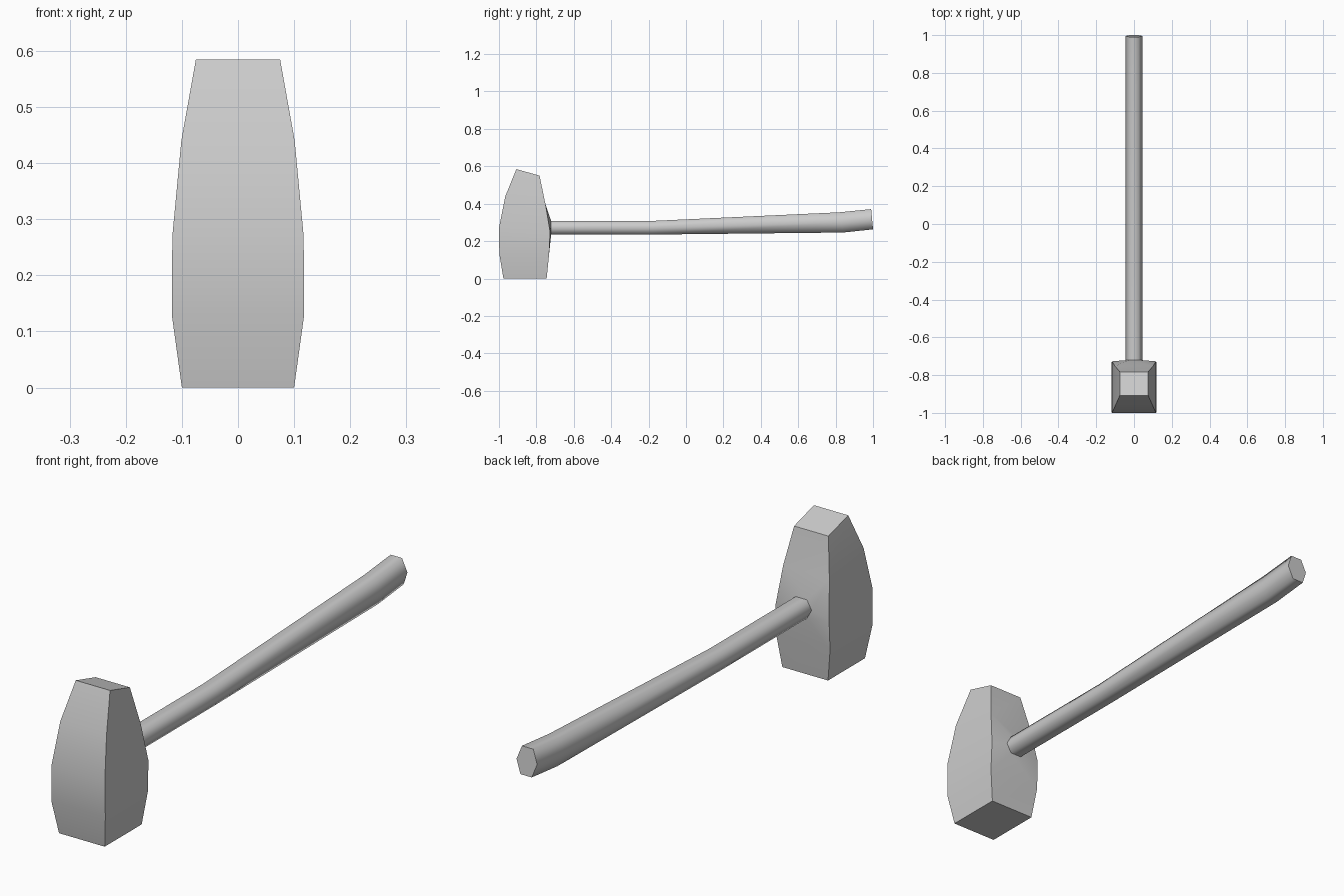
import bpy, bmesh, math

cube = bpy.data.objects.get("Cube")
if cube:
    bpy.data.objects.remove(cube, do_unlink=True)

gray = bpy.data.materials.new("plain_gray")
gray.use_nodes = True
colour = (0.6, 0.6, 0.6, 1)
gray.diffuse_color = colour
gray.node_tree.nodes["Principled BSDF"].inputs["Base Color"].default_value = colour


def finish(bm, name, angle):
    """Turn the bmesh into a shaded object."""
    bmesh.ops.recalc_face_normals(bm, faces=bm.faces)
    mesh = bpy.data.meshes.new(name)
    bm.to_mesh(mesh)
    bm.free()
    mesh.materials.append(gray)
    obj = bpy.data.objects.new(name, mesh)
    bpy.context.collection.objects.link(obj)
    bpy.ops.object.select_all(action="DESELECT")
    obj.select_set(True)
    bpy.context.view_layer.objects.active = obj
    bpy.ops.object.shade_smooth_by_angle(angle=math.radians(angle))
    return obj


def hex_ring(bm, y_top, y_bottom, z_top, z_bottom, half_width=0.045):
    """Six-sided section with a flat top and corners at the sides."""
    y_mid, z_mid = (y_top + y_bottom) / 2, (z_top + z_bottom) / 2
    flat = half_width * 0.55
    points = [(half_width, y_mid, z_mid), (flat, y_top, z_top), (-flat, y_top, z_top),
              (-half_width, y_mid, z_mid), (-flat, y_bottom, z_bottom), (flat, y_bottom, z_bottom)]
    return [bm.verts.new(p) for p in points]


def bridge(bm, a, b, skip=()):
    n = len(a)
    for i in range(n):
        if i not in skip:
            j = (i + 1) % n
            bm.faces.new((a[i], a[j], b[j], b[i]))


# Head: half width, front y, front z, back y, back z
sections = [
    (0.100, -0.976, 0.000, -0.745, 0.000),
    (0.118, -0.998, 0.130, -0.732, 0.130),
    (0.117, -1.000, 0.270, -0.727, 0.250),
    (0.101, -0.966, 0.440, -0.752, 0.400),
    (0.075, -0.907, 0.585, -0.783, 0.550),
]
bm = bmesh.new()
rings = [[bm.verts.new(p) for p in ((-w, yf, zf), (w, yf, zf), (w, yb, zb), (-w, yb, zb))]
         for w, yf, zf, yb, zb in sections]
for i in range(len(rings) - 1):
    bridge(bm, rings[i], rings[i + 1], skip=(2,) if i in (1, 2) else ())
bm.faces.new(rings[0])
bm.faces.new(rings[-1])

# Raised socket on the back of the head
low, mid, high = rings[1:4]
outer = [mid[2], high[2], high[3], mid[3], low[3], low[2]]
socket = hex_ring(bm, -0.721, -0.721, 0.308, 0.235)
bridge(bm, outer, socket)
bm.faces.new(socket)
finish(bm, "hammer_head", 45)

# Handle: top y, bottom y, top z, bottom z
stations = [
    (-0.80, -0.80, 0.308, 0.235),
    (-0.18, -0.18, 0.308, 0.235),
    (0.82, 0.84, 0.354, 0.246),
    (0.99, 1.00, 0.371, 0.263),
]
bm = bmesh.new()
rings = [hex_ring(bm, *s) for s in stations]
for a, b in zip(rings, rings[1:]):
    bridge(bm, a, b)
bm.faces.new(rings[0])
bm.faces.new(rings[-1])
finish(bm, "handle", 75)
